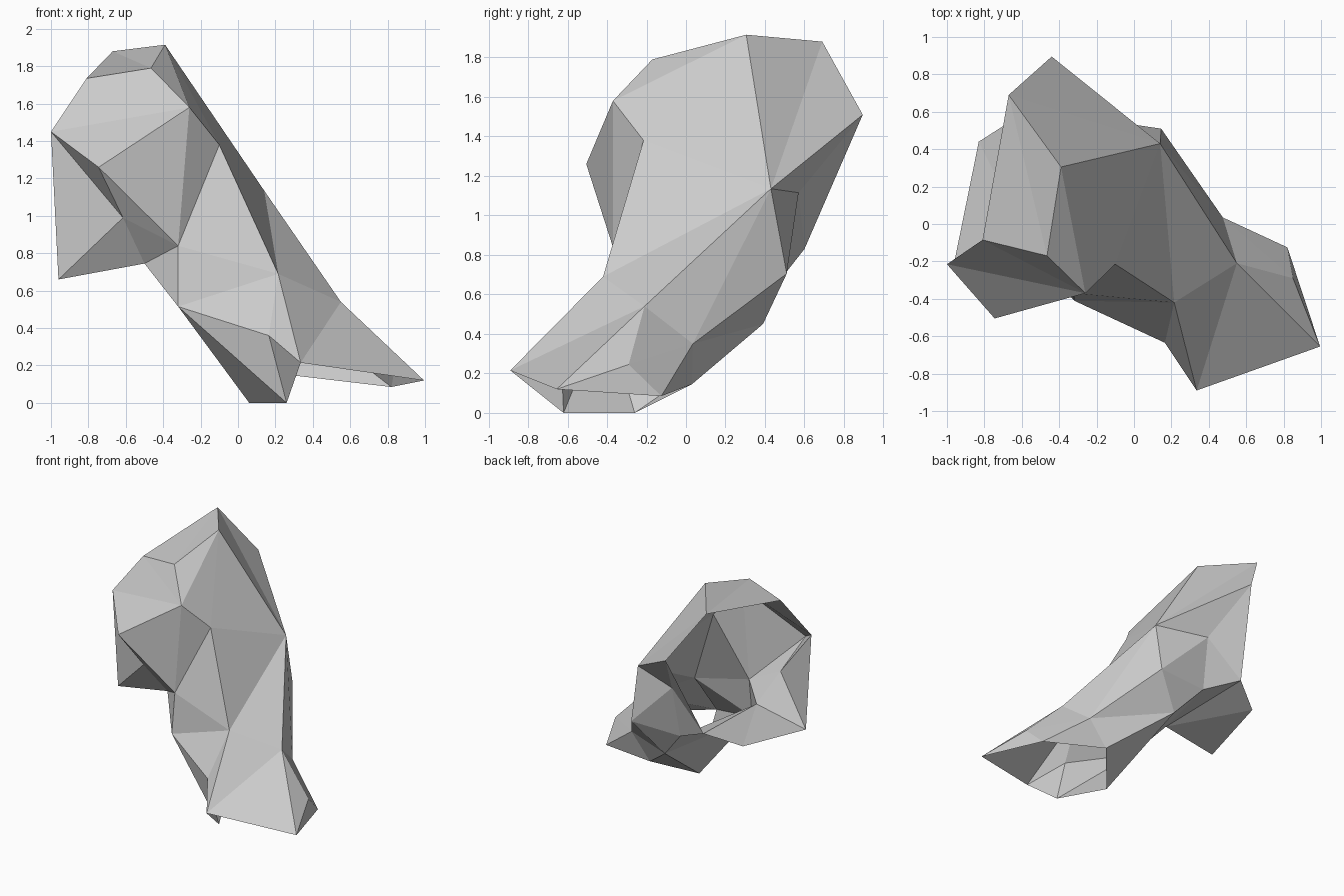
import bpy
import bmesh

if "Cube" in bpy.data.objects:
    bpy.data.objects.remove(bpy.data.objects["Cube"])

# Corner points of a bent, faceted tube that is open at its left mouth and its foot
P = {
    # crown
    "lip": (-1.0, -0.215, 1.45), "brow": (-0.81, -0.085, 1.735),
    "back_peak": (-0.67, 0.69, 1.88), "peak": (-0.39, 0.305, 1.915),
    "fore_peak": (-0.465, -0.17, 1.79), "cheek": (-0.26, -0.37, 1.58),
    "notch": (-0.10, -0.215, 1.38), "rear": (-0.44, 0.895, 1.51),
    # hooked lower jaw
    "snout": (-0.745, -0.505, 1.26), "throat": (-0.615, -0.36, 0.99),
    "neck": (-0.32, -0.37, 0.84), "jaw": (-0.96, -0.20, 0.66),
    "jaw_root": (-0.50, -0.21, 0.745), "jaw_back": (-0.83, 0.44, 0.73),
    "jaw_hinge": (-0.58, 0.60, 0.83),
    # trunk
    "shoulder": (0.14, 0.43, 1.135), "spine": (-0.27, 0.57, 1.115),
    "hip": (0.145, 0.51, 0.705), "rump": (-0.29, 0.49, 0.69),
    "heel": (-0.08, 0.39, 0.45), "chest": (0.215, -0.42, 0.69),
    "belly": (-0.32, -0.41, 0.515), "side": (0.55, -0.21, 0.54),
    "back_side": (0.475, 0.035, 0.35),
    # foot
    "knee": (0.165, -0.635, 0.36), "front_toe": (0.335, -0.89, 0.215),
    "sole_front": (0.26, -0.62, 0.0), "sole_left": (0.06, -0.26, 0.0),
    "sole_back": (0.31, 0.03, 0.145), "side_toe": (0.995, -0.655, 0.12),
    "ankle": (0.85, -0.29, 0.245), "back_toe": (0.82, -0.125, 0.085),
}

# Each fan joins its hub to consecutive points around it
FANS = [
    # crown
    ("cheek", "snout lip brow fore_peak peak notch neck snout"),
    ("back_peak", "brow fore_peak peak shoulder rear"),
    # right flank
    ("shoulder", "peak notch chest side back_side hip spine rear"),
    # hooked jaw and its floor
    ("throat", "lip snout neck jaw_root jaw lip"),
    ("jaw_hinge", "rear spine rump jaw_root jaw_back"),
    ("jaw_root", "jaw jaw_back"),
    # trunk front, underside and back
    ("chest", "notch neck belly knee front_toe side"),
    ("belly", "knee sole_front sole_left heel jaw_root neck"),
    ("heel", "sole_left sole_back back_side hip rump jaw_root"),
    ("rump", "hip spine"),
    # foot
    ("front_toe", "sole_front knee"),
    ("front_toe", "side side_toe"),
    ("ankle", "side back_side back_toe side_toe side"),
    ("back_side", "sole_back back_toe"),
]

bm = bmesh.new()
verts = {name: bm.verts.new(co) for name, co in P.items()}
for hub, ring in FANS:
    ring = ring.split()
    for a, b in zip(ring, ring[1:]):
        bm.faces.new((verts[hub], verts[a], verts[b]))

# Consistent outward normals, checked on the crown's top face
bmesh.ops.recalc_face_normals(bm, faces=bm.faces)
bm.normal_update()
top = max(bm.faces, key=lambda f: f.calc_center_median().z)
if top.normal.z < 0:
    bmesh.ops.reverse_faces(bm, faces=bm.faces)

mesh = bpy.data.meshes.new("bent_shell")
bm.to_mesh(mesh)
bm.free()

grey = bpy.data.materials.new("plain grey")
grey.diffuse_color = (0.6, 0.6, 0.6, 1)
grey.use_nodes = True
grey.node_tree.nodes["Principled BSDF"].inputs["Base Color"].default_value = grey.diffuse_color
mesh.materials.append(grey)

shell = bpy.data.objects.new("bent_shell", mesh)
bpy.context.collection.objects.link(shell)
